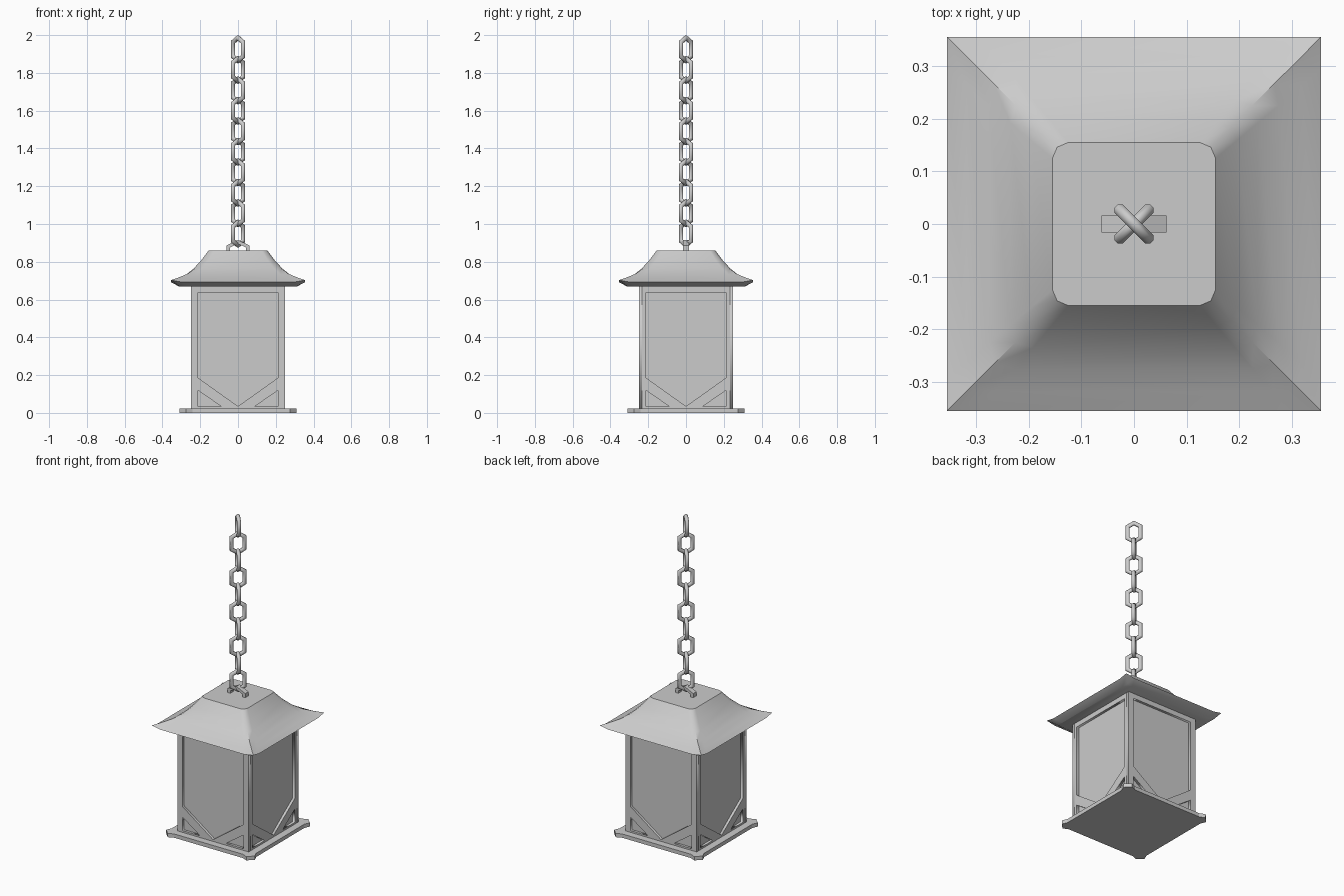
import bpy, bmesh, math
from mathutils import Matrix, Vector

if "Cube" in bpy.data.objects:
    bpy.data.objects.remove(bpy.data.objects["Cube"])


def make_object(name, bm, smooth=None):
    bmesh.ops.recalc_face_normals(bm, faces=bm.faces[:])
    me = bpy.data.meshes.new(name)
    bm.to_mesh(me)
    bm.free()
    if smooth:
        me.polygons.foreach_set("use_smooth", [True] * len(me.polygons))
        me.set_sharp_from_angle(angle=math.radians(smooth))
    ob = bpy.data.objects.new(name, me)
    bpy.context.collection.objects.link(ob)
    return ob


def loft(name, rings, closed=False, smooth=None):
    """Bridge equal-length rings; cap the ends unless closed."""
    bm = bmesh.new()
    vs = [[bm.verts.new(p) for p in r] for r in rings]
    n, m = len(vs), len(vs[0])
    for i in range(n if closed else n - 1):
        a, b = vs[i], vs[(i + 1) % n]
        for j in range(m):
            k = (j + 1) % m
            bm.faces.new((a[j], a[k], b[k], b[j]))
    if not closed:
        bm.faces.new(vs[0])
        bm.faces.new(vs[-1])
    return make_object(name, bm, smooth)


def quad_ring(corner):
    """Repeat one corner's points around four sides."""
    return [Matrix.Rotation(math.pi / 2 * i, 3, 'Z') @ Vector(p)
            for i in range(4) for p in corner]


# Base plate with clipped, slightly flared corners
plate = [(0.295, 0.24), (0.31, 0.275), (0.275, 0.31), (0.24, 0.295)]
loft("base_plate", [quad_ring([(x, y, z) for x, y in plate]) for z in (0, 0.024)])

# Inner panes
bm = bmesh.new()
bmesh.ops.create_cube(bm, size=1, matrix=Matrix.Translation((0, 0, 0.345))
                      @ Matrix.Diagonal((0.468, 0.468, 0.65, 1)))
make_object("window_panes", bm)


# Frames: filled outlines with a pointed window and two triangular holes
def frame(name, half, angle):
    cu = bpy.data.curves.new(name, 'CURVE')
    cu.dimensions = '2D'
    cu.fill_mode = 'BOTH'
    cu.extrude = 0.009
    tri = [(-0.213, 0.12), (-0.213, 0.035), (-0.09, 0.035)]
    loops = [
        [(-half, 0.02), (half, 0.02), (half, 0.67), (-half, 0.67)],
        [(-0.213, 0.637), (-0.213, 0.187), (0, 0.035), (0.213, 0.187), (0.213, 0.637)],
        tri, [(-x, z) for x, z in tri]]
    for pts in loops:
        sp = cu.splines.new('POLY')
        sp.points.add(len(pts) - 1)
        for p, (x, z) in zip(sp.points, pts):
            p.co = (x, z, 0, 1)
        sp.use_cyclic_u = True
    ob = bpy.data.objects.new(name, cu)
    bpy.context.collection.objects.link(ob)
    ob.matrix_world = (Matrix.Rotation(angle, 4, 'Z') @ Matrix.Translation((0, -0.241, 0))
                       @ Matrix.Rotation(math.pi / 2, 4, 'X'))


for i, side in enumerate(("front", "right", "back", "left")):
    frame(side + "_frame", 0.25 if i % 2 == 0 else 0.232, i * math.pi / 2)

# Flared roof: half width, corner start, corner point, side z, corner z
profile = [(0.31, 0.27, 0.31, 0.668, 0.67),
           (0.355, 0.295, 0.355, 0.692, 0.703),
           (0.318, 0.263, 0.314, 0.709, 0.717),
           (0.275, 0.225, 0.266, 0.732, 0.737),
           (0.235, 0.192, 0.225, 0.764, 0.766),
           (0.195, 0.158, 0.184, 0.807, 0.807),
           (0.155, 0.125, 0.146, 0.86, 0.86)]
loft("roof", [quad_ring([(a, b, z), (c, c, zc), (b, a, z)])
              for a, b, c, z, zc in profile], smooth=40)

# Staple on the roof
arch = [(-0.062, 0.85), (-0.062, 0.886), (0, 0.915), (0.062, 0.886), (0.062, 0.85),
        (0.043, 0.85), (0.043, 0.876), (0, 0.895), (-0.043, 0.876), (-0.043, 0.85)]
bm = bmesh.new()
v = [[bm.verts.new((x, y, z)) for x, z in arch] for y in (-0.016, 0.016)]
for i in range(10):
    j = (i + 1) % 10
    bm.faces.new((v[0][i], v[0][j], v[1][j], v[1][i]))
for s in v:
    for i in range(4):
        bm.faces.new((s[i], s[i + 1], s[8 - i], s[9 - i]))
make_object("roof_staple", bm)


# Hexagonal chain links, alternating by a quarter turn
def link(name, z, angle, r=0.012):
    path = [(0.037, -0.038), (0.037, 0.038), (0, 0.061),
            (-0.037, 0.038), (-0.037, -0.038), (0, -0.061)]
    rings = []
    for i, p in enumerate(path):
        p = Vector(p)
        d0 = (p - Vector(path[i - 1])).normalized()
        d1 = (Vector(path[(i + 1) % 6]) - p).normalized()
        t = (d0 + d1).normalized()
        out = Vector((t.y, -t.x)) / t.dot(d0)
        ring = []
        for k in range(8):
            a = math.tau * (k + 0.5) / 8
            q = p + out * (r * math.cos(a))
            ring.append((q.x, r * math.sin(a), q.y))
        rings.append(ring)
    ob = loft(name, rings, closed=True, smooth=50)
    ob.location.z = z
    ob.rotation_euler.z = angle


for i in range(10):
    link(f"chain_link_{i + 1}", 1.925 - i * 0.1085,
         math.pi / 4 * (-1 if i % 2 == 0 else 1))
